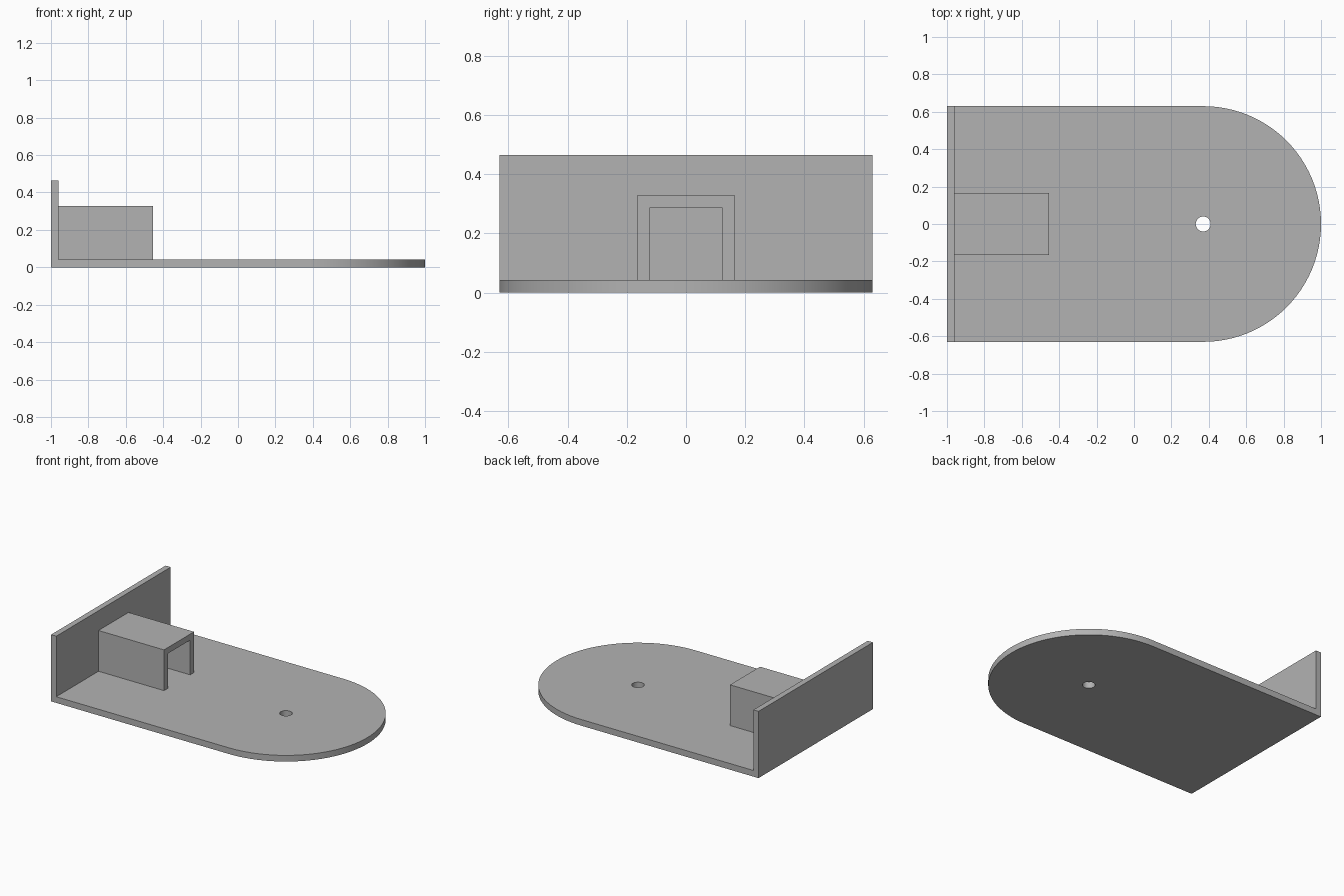
import bpy, bmesh, math

cube = bpy.data.objects.get("Cube")
if cube:
    bpy.data.objects.remove(cube, do_unlink=True)

HALF_W, THICK, ARC_X = 0.63, 0.043, 0.37
WALL_X, WALL_TOP = -0.96, 0.465

grey = bpy.data.materials.new("plain grey")
grey.use_nodes = True
colour = (0.45, 0.45, 0.45, 1)
grey.diffuse_color = colour
grey.node_tree.nodes["Principled BSDF"].inputs["Base Color"].default_value = colour


def prism(name, outline, direction):
    """Extrude a closed outline of 3D points along a direction."""
    bm = bmesh.new()
    face = bm.faces.new([bm.verts.new(p) for p in outline])
    out = bmesh.ops.extrude_face_region(bm, geom=[face])
    verts = [v for v in out["geom"] if isinstance(v, bmesh.types.BMVert)]
    bmesh.ops.translate(bm, verts=verts, vec=direction)
    bmesh.ops.recalc_face_normals(bm, faces=bm.faces)
    mesh = bpy.data.meshes.new(name)
    bm.to_mesh(mesh)
    bm.free()
    mesh.materials.append(grey)
    obj = bpy.data.objects.new(name, mesh)
    bpy.context.collection.objects.link(obj)
    return obj


def arc(cx, radius, start, end, steps, z):
    angles = [start + (end - start) * i / steps for i in range(steps + 1)]
    return [(cx + radius * math.cos(a), radius * math.sin(a), z) for a in angles]


# Base plate with one rounded end
outline = [(-1, -HALF_W, 0)] + arc(ARC_X, HALF_W, -math.pi / 2, math.pi / 2, 48, 0)
outline.append((-1, HALF_W, 0))
base = prism("base_plate", outline, (0, 0, THICK))

# Round through hole
hole = prism("hole_cutter", arc(ARC_X, 0.04, 0, math.tau, 32, -0.1)[:-1], (0, 0, 0.3))
hole.hide_render = True
hole.hide_set(True)
cut = base.modifiers.new("hole", "BOOLEAN")
cut.operation, cut.solver, cut.object = "DIFFERENCE", "EXACT", hole

bpy.context.view_layer.objects.active = base
base.select_set(True)
bpy.ops.object.modifier_apply(modifier="hole")
bpy.data.objects.remove(hole, do_unlink=True)

# Upright end wall, merged into the plate
wall = prism("end_wall", [(-1, -HALF_W, 0), (WALL_X, -HALF_W, 0),
                          (WALL_X, HALF_W, 0), (-1, HALF_W, 0)], (0, 0, WALL_TOP))
join = base.modifiers.new("wall", "BOOLEAN")
join.operation, join.solver, join.object = "UNION", "EXACT", wall
bpy.ops.object.modifier_apply(modifier="wall")
bpy.data.objects.remove(wall, do_unlink=True)
bpy.ops.object.shade_smooth_by_angle(angle=math.radians(30))
base.name = "base_and_end_wall"

# Open-ended channel cover standing against the wall
half = [(0.165, THICK), (0.165, 0.327), (-0.165, 0.327), (-0.165, THICK)]
inner = [(-0.123, THICK), (-0.123, 0.285), (0.123, 0.285), (0.123, THICK)]
prism("channel_cover", [(WALL_X, y, z) for y, z in half + inner], (0.505, 0, 0))
